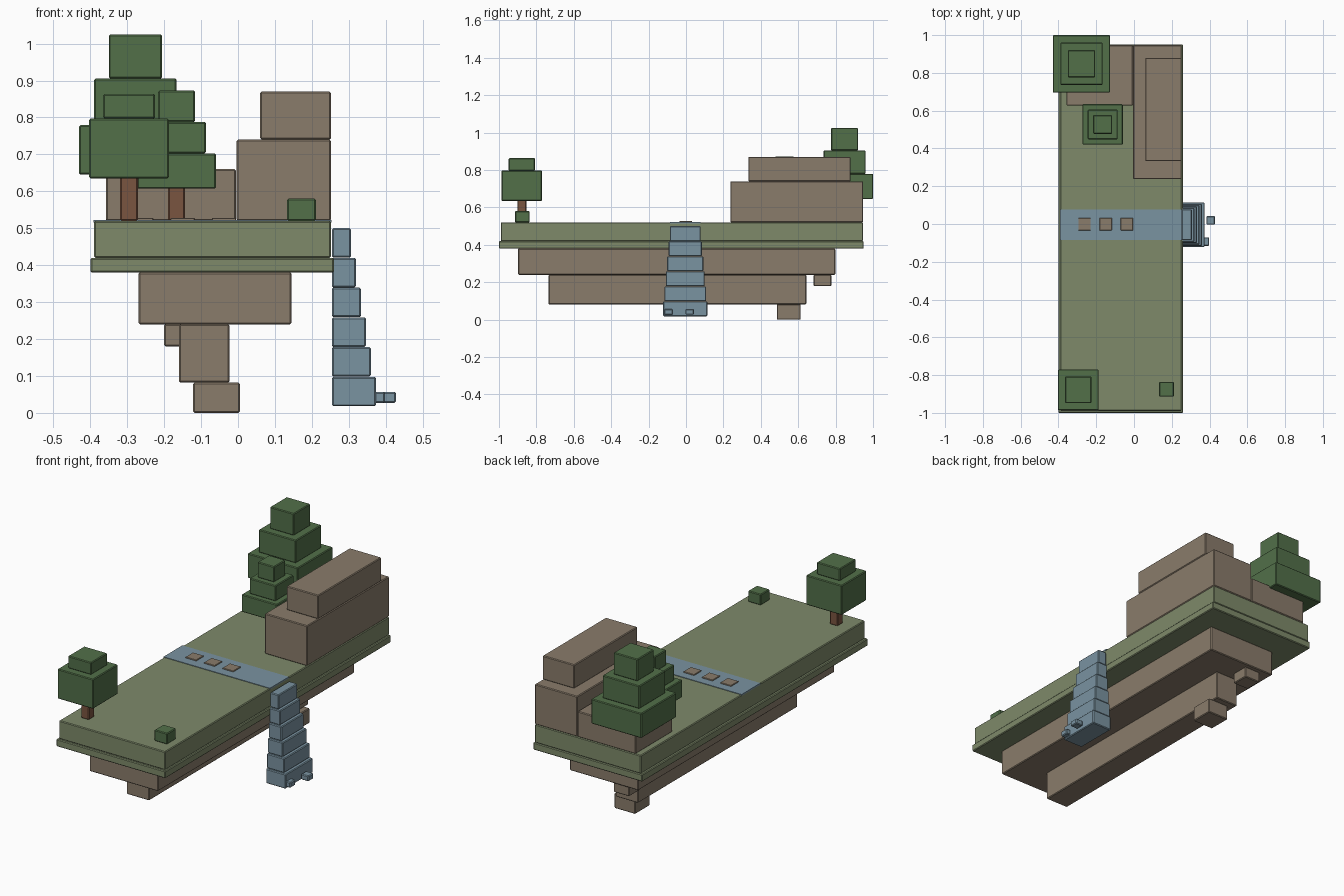
import bpy, bmesh
from mathutils import Vector

if "Cube" in bpy.data.objects:
    bpy.data.objects.remove(bpy.data.objects["Cube"])


def material(name, rgb):
    m = bpy.data.materials.new(name)
    m.diffuse_color = [((c / 255 + 0.055) / 1.055) ** 2.4 for c in rgb] + [1]
    m.use_nodes = True
    m.node_tree.nodes["Principled BSDF"].inputs["Base Color"].default_value = m.diffuse_color
    return m


GRASS = material("grass green", (126, 138, 106))
ROCK = material("rock brown", (138, 124, 107))
WATER = material("water blue", (122, 147, 161))
LEAF = material("leaf green", (82, 112, 73))
BARK = material("bark brown", (122, 85, 64))


def box(name, x, y, z, mat, bevel=0.004):
    """Box from (min, max) ranges with a tiny edge chamfer."""
    bm = bmesh.new()
    bmesh.ops.create_cube(bm, size=1)
    for v in bm.verts:
        v.co = Vector([(r[0] + r[1]) / 2 + c * (r[1] - r[0]) for r, c in zip((x, y, z), v.co)])
    if bevel:
        bmesh.ops.bevel(bm, geom=bm.edges[:], offset=bevel, segments=1, affect='EDGES')
    me = bpy.data.meshes.new(name)
    bm.to_mesh(me)
    bm.free()
    me.materials.append(mat)
    ob = bpy.data.objects.new(name, me)
    bpy.context.collection.objects.link(ob)
    return ob


def block(name, cx, cy, half, z, mat):
    """Square block around a centre."""
    return box(name, (cx - half, cx + half), (cy - half, cy + half), z, mat)


def tree(name, cx, cy, base, trunk_half, tiers):
    """Trunk plus stacked foliage; tiers are (half width, bottom, top)."""
    block(name + "_trunk", cx, cy, trunk_half, (base, tiers[0][1] + 0.01), BARK)
    for i, (half, z0, z1) in enumerate(tiers):
        block(f"{name}_foliage_{i + 1}", cx, cy, half, (z0, z1), LEAF)


# Grassy plateau
box("grass_top", (-0.39, 0.252), (-0.99, 0.947), (0.42, 0.52), GRASS)
box("grass_rim", (-0.40, 0.26), (-1.0, 0.95), (0.38, 0.42), GRASS)

# Rocky underside
box("under_rock_wide", (-0.27, 0.145), (-0.898, 0.798), (0.24, 0.38), ROCK)
box("under_rock_narrow", (-0.16, -0.023), (-0.735, 0.643), (0.082, 0.24), ROCK)
box("under_rock_tip", (-0.122, 0.005), (0.486, 0.613), (0.0, 0.082), ROCK)
box("under_rock_chip", (-0.20, -0.105), (0.682, 0.777), (0.18, 0.24), ROCK)

# Cliffs on the plateau
box("cliff_lower", (-0.004, 0.252), (0.237, 0.947), (0.52, 0.74), ROCK)
box("cliff_upper", (0.06, 0.252), (0.333, 0.88), (0.74, 0.87), ROCK)
box("cliff_side", (-0.358, -0.006), (0.627, 0.947), (0.52, 0.66), ROCK)

# River plate and stepping stones
box("river", (-0.391, 0.253), (-0.085, 0.078), (0.515, 0.523), WATER, 0)
for i in range(3):
    cx = -0.262 + 0.112 * i
    box(f"stepping_stone_{i + 1}", (cx - 0.033, cx + 0.033), (-0.034, 0.032),
        (0.52, 0.528), ROCK, 0.002)

# Waterfall that widens downwards
for i in range(6):
    half = 0.082 + 0.0073 * i
    top = 0.50 - 0.0805 * i
    box(f"waterfall_{i + 1}", (0.254, 0.306 + 0.0135 * i), (-0.004 - half, -0.004 + half),
        (top - 0.0795, top), WATER)
box("splash_1", (0.383, 0.428), (-0.003, 0.042), (0.027, 0.057), WATER)
box("splash_2", (0.355, 0.398), (-0.116, -0.071), (0.027, 0.057), WATER)

# Trees and bush
tree("back_tree", -0.278, 0.848, 0.52, 0.03,
     [(0.152, 0.645, 0.78), (0.112, 0.78, 0.905), (0.072, 0.905, 1.025)])
tree("middle_tree", -0.166, 0.527, 0.52, 0.023,
     [(0.107, 0.607, 0.703), (0.079, 0.703, 0.788), (0.05, 0.788, 0.873)])
tree("front_tree", -0.295, -0.878, 0.52, 0.024,
     [(0.108, 0.635, 0.797), (0.07, 0.797, 0.864)])
block("bush", 0.172, -0.875, 0.039, (0.52, 0.58), LEAF)
